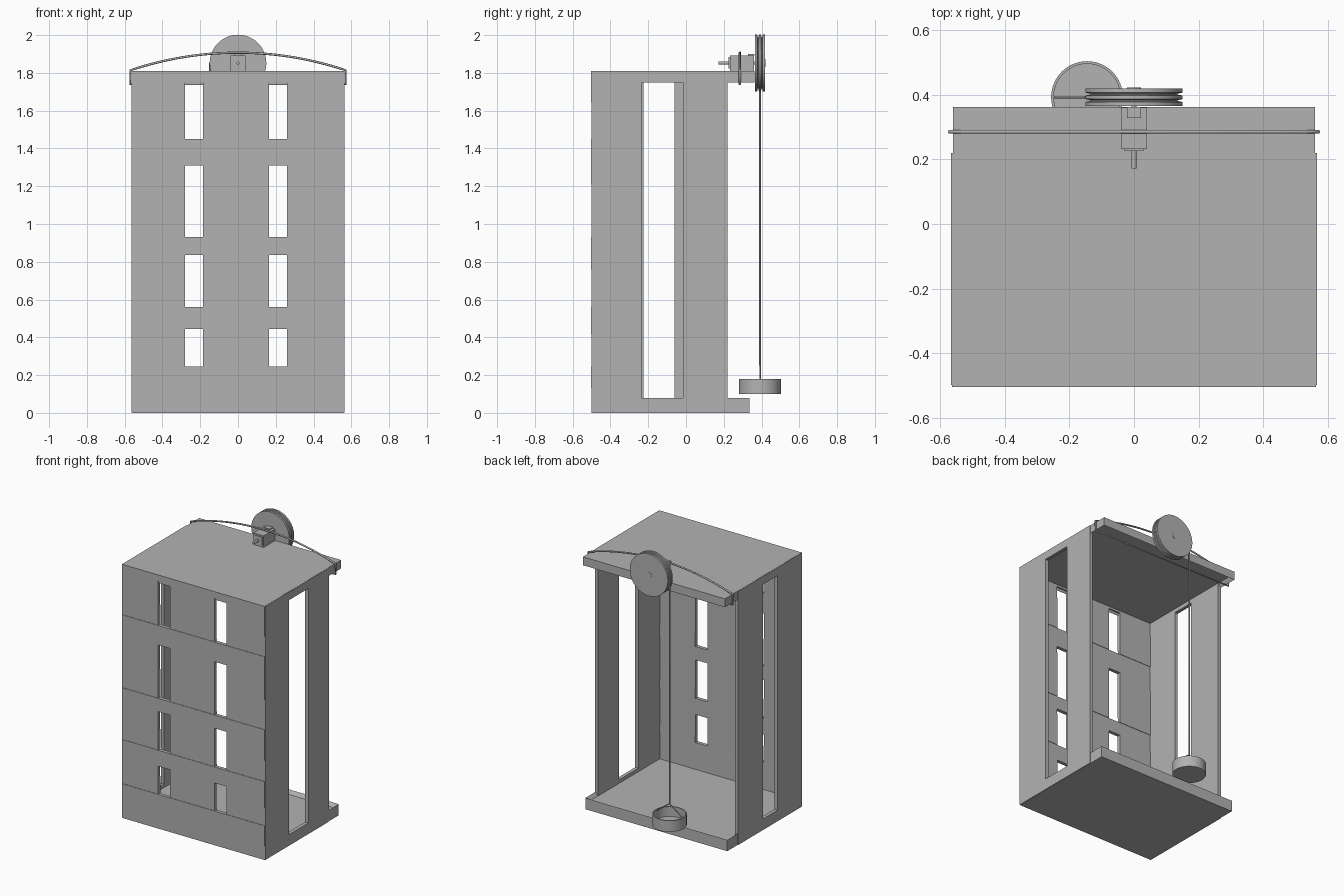
import bpy, bmesh, math
from mathutils import Matrix, Vector

cube = bpy.data.objects.get("Cube")
if cube:
    bpy.data.objects.remove(cube)

grey = bpy.data.materials.new("plain_grey")
grey.use_nodes = True
colour = (0.45, 0.45, 0.45, 1)
grey.diffuse_color = colour
grey.node_tree.nodes["Principled BSDF"].inputs["Base Color"].default_value = colour


def finish(name, bm, smooth=False):
    bmesh.ops.recalc_face_normals(bm, faces=bm.faces[:])
    mesh = bpy.data.meshes.new(name)
    bm.to_mesh(mesh)
    bm.free()
    obj = bpy.data.objects.new(name, mesh)
    bpy.context.collection.objects.link(obj)
    mesh.materials.append(grey)
    if smooth:
        bpy.ops.object.select_all(action='DESELECT')
        obj.select_set(True)
        bpy.context.view_layer.objects.active = obj
        bpy.ops.object.shade_smooth_by_angle(angle=math.radians(35))
    return obj


def box_mesh(lo, hi):
    lo, hi = Vector(lo), Vector(hi)
    bm = bmesh.new()
    bmesh.ops.create_cube(bm, size=1, matrix=Matrix.Translation((lo + hi) / 2)
                          @ Matrix.Diagonal((*(hi - lo), 1)))
    return bm


def box(name, lo, hi):
    return finish(name, box_mesh(lo, hi))


def tray(name, lo, hi, side, rim, depth):
    """Slab with a recess sunk into its upper (side 1) or lower (side -1) face."""
    bm = box_mesh(lo, hi)
    bm.normal_update()
    face = [f for f in bm.faces if f.normal.z * side > 0.9]
    bmesh.ops.inset_region(bm, faces=face, thickness=rim, depth=0)
    bmesh.ops.translate(bm, verts=face[0].verts[:], vec=(0, 0, -side * depth))
    return finish(name, bm)


def wall(name, us, vs, place, thick, holes):
    """Flat panel on a grid of cuts, leaving out the hole cells, then thickened."""
    bm = bmesh.new()
    grid = [[bm.verts.new(place(u, v)) for v in vs] for u in us]
    for i in range(len(us) - 1):
        for j in range(len(vs) - 1):
            if (i, j) not in holes:
                bm.faces.new((grid[i][j], grid[i + 1][j], grid[i + 1][j + 1], grid[i][j + 1]))
    ext = bmesh.ops.extrude_face_region(bm, geom=bm.faces[:])
    moved = [g for g in ext["geom"] if isinstance(g, bmesh.types.BMVert)]
    bmesh.ops.translate(bm, verts=moved, vec=thick)
    bmesh.ops.recalc_face_normals(bm, faces=bm.faces[:])
    bmesh.ops.dissolve_limit(bm, angle_limit=0.001, verts=bm.verts[:], edges=bm.edges[:])
    return finish(name, bm)


def lathe(name, profile, centre, axis, steps=64):
    """Spin (radius, height) points about the given axis."""
    bm = bmesh.new()
    verts = [bm.verts.new((r, 0, h)) for r, h in profile]
    edges = [bm.edges.new(pair) for pair in zip(verts, verts[1:])]
    bmesh.ops.spin(bm, geom=verts + edges, cent=(0, 0, 0), axis=(0, 0, 1),
                   angle=math.tau, steps=steps, use_duplicate=False)
    bmesh.ops.remove_doubles(bm, verts=bm.verts[:], dist=0.0001)
    turn = Vector((0, 0, 1)).rotation_difference(Vector(axis)).to_matrix().to_4x4()
    bmesh.ops.transform(bm, matrix=Matrix.Translation(centre) @ turn, verts=bm.verts[:])
    return finish(name, bm, True)


def cord(name, points, radius, closed=False):
    curve = bpy.data.curves.new(name, 'CURVE')
    curve.dimensions = '3D'
    curve.bevel_depth = radius
    curve.bevel_resolution = 2
    curve.use_fill_caps = True
    line = curve.splines.new('POLY')
    line.points.add(len(points) - 1)
    for p, co in zip(line.points, points):
        p.co = (*co, 1)
    line.use_cyclic_u = closed
    obj = bpy.data.objects.new(name, curve)
    bpy.context.collection.objects.link(obj)
    curve.materials.append(grey)


# Floor and roof trays
tray("floor_tray", (-0.56, -0.497, 0), (0.56, 0.335, 0.08), 1, 0.028, 0.025)
tray("roof_tray", (-0.56, -0.497, 1.75), (0.56, 0.362, 1.81), -1, 0.028, 0.03)

# Front wall: one overlapping panel per storey, each with two windows
cuts_x = [-0.562, -0.28, -0.185, 0.165, 0.26, 0.562]
sills = [0.245, 0.56, 0.93, 1.45, 1.81]
heads = [0.445, 0.835, 1.31, 1.765]
inward = (0, 0.025, 0)
wall("front_plinth", [-0.562, 0.562], [0, sills[0]],
     lambda x, z: (x, -0.5 - 0.003 * z / sills[0], z), inward, ())
for n, head in enumerate(heads):
    lo, hi = sills[n], sills[n + 1]
    wall(f"front_storey_{n + 1}", cuts_x, [lo, head, hi],
         lambda x, z: (x, -0.5 - 0.003 * (z - lo) / (hi - lo), z),
         inward, {(1, 0), (3, 0)})

# Side walls, each with one tall opening
for name, side, near, far in (("left_wall", 1, -0.235, -0.015),
                              ("right_wall", -1, -0.225, -0.06)):
    wall(name, [-0.498, near, far, 0.22], [0.001, 0.08, 1.752, 1.809],
         lambda y, z: (side * 0.565, y, z), (-side * 0.025, 0, 0), {(1, 1)})

# Motor block, hub and shaft
HUB_Z = 1.852
box("motor_block", (-0.04, 0.232, 1.81), (0.04, 0.36, 1.893))
box("motor_face_plate", (-0.03, 0.226, 1.822), (0.03, 0.232, 1.883))
box("motor_top_block", (-0.022, 0.328, 1.893), (0.022, 0.362, 1.9))
lathe("motor_shaft", [(0, 0), (0.008, 0), (0.008, 0.25), (0, 0.25)],
      (0, 0.172, HUB_Z), (0, 1, 0), 16)

# Double-grooved pulley wheel
R, G = 0.15, 0.135
lathe("pulley_wheel", [(0, 0), (R, 0), (R, 0.013), (G, 0.016), (G, 0.019), (R, 0.022),
                       (R, 0.033), (G, 0.036), (G, 0.039), (R, 0.042), (R, 0.055), (0, 0.055)],
      (0, 0.364, HUB_Z), (0, 1, 0))
lathe("pulley_hub_cap", [(0, 0), (0.022, 0), (0.022, 0.003), (0, 0.003)],
      (0, 0.419, HUB_Z), (0, 1, 0), 24)

# Band stretched over the motor and under the roof
half, rise = 0.57, 0.093
radius = (half ** 2 + rise ** 2) / (2 * rise)
sweep = math.asin(half / radius)
arc = [(radius * math.sin(a), 0.285, 1.814 + rise - radius * (1 - math.cos(a)))
       for a in (sweep * (k / 14 - 1) for k in range(29))]
cord("roof_band", arc + [(half, 0.285, 1.74), (-half, 0.285, 1.74)], 0.006, True)

# Hanging cup, its handle strings and the rope
CX, CY = -0.145, 0.392
lathe("hanging_cup", [(0, 0), (0.111, 0), (0.111, 0.08), (0.103, 0.08), (0.103, 0.01), (0, 0.01)],
      (CX, CY, 0.1), (0, 0, 1))
apex = (CX, CY, 0.25)
for name, s in (("left_handle_string", 1), ("right_handle_string", -1)):
    cord(name, [(CX + s * 0.107, CY, 0.172), apex], 0.004)
cord("hoist_rope", [apex, (-0.148, CY, HUB_Z)], 0.005)
